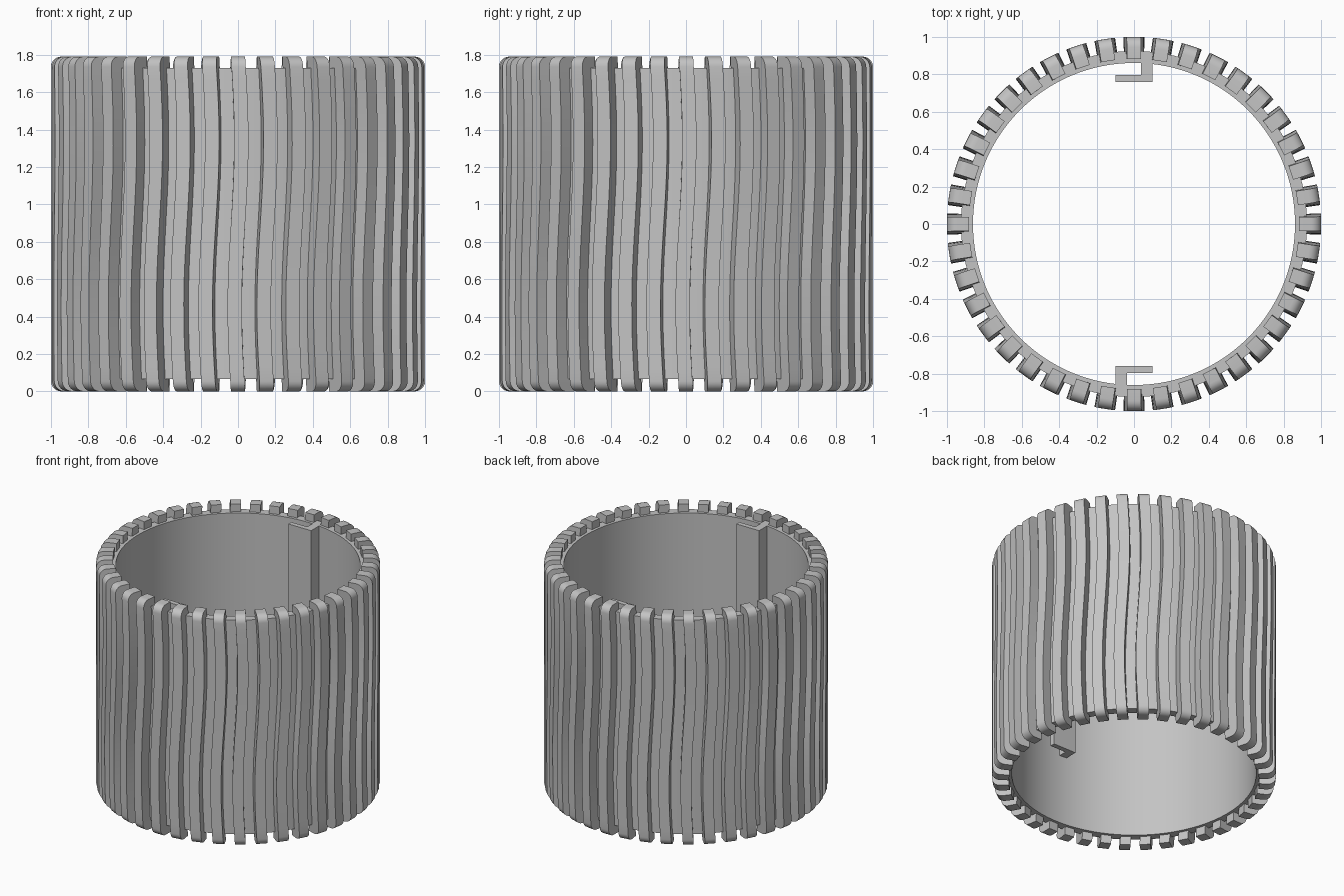
import bpy, bmesh, math
from mathutils import Matrix, Vector

if "Cube" in bpy.data.objects:
    bpy.data.objects.remove(bpy.data.objects["Cube"], do_unlink=True)

HEIGHT = 1.79                        # full rib height
WALL_LOW, WALL_HIGH = 0.065, 1.73    # sleeve ends
INNER, OUTER = 0.861, 0.925          # sleeve radii
RIBS, RIB_HALF, RIB_INNER = 40, 0.038, 0.882
ROUND, SWAY = 0.055, 0.018

gray = bpy.data.materials.new("plain gray")
gray.use_nodes = True
gray.diffuse_color = (0.55, 0.55, 0.55, 1)
gray.node_tree.nodes["Principled BSDF"].inputs["Base Color"].default_value = gray.diffuse_color


def finish(name, bm, smooth=True):
    bmesh.ops.recalc_face_normals(bm, faces=bm.faces)
    mesh = bpy.data.meshes.new(name)
    bm.to_mesh(mesh)
    bm.free()
    mesh.materials.append(gray)
    obj = bpy.data.objects.new(name, mesh)
    bpy.context.collection.objects.link(obj)
    if smooth:
        bpy.ops.object.select_all(action='DESELECT')
        obj.select_set(True)
        bpy.context.view_layer.objects.active = obj
        bpy.ops.object.shade_smooth_by_angle(angle=math.radians(30))
    return obj


def bridge(bm, a, b):
    for i in range(len(a)):
        j = (i + 1) % len(a)
        bm.faces.new((a[i], a[j], b[j], b[i]))


# Sleeve: a rectangular wall section swept around the axis
bm = bmesh.new()
section = [(INNER, WALL_LOW), (OUTER, WALL_LOW), (OUTER, WALL_HIGH), (INNER, WALL_HIGH)]
steps = 160
rings = []
for s in range(steps):
    a = math.tau * s / steps
    rings.append([bm.verts.new((r * math.cos(a), r * math.sin(a), z)) for r, z in section])
for s in range(steps):
    bridge(bm, rings[s], rings[(s + 1) % steps])
finish("sleeve_wall", bm)

# Rib stations: rounded outer corners at both ends, even steps between
corner = [(1 - ROUND * (1 - math.sin(t)), ROUND * (1 - math.cos(t)))
          for t in (math.pi / 2 * k / 6 for k in range(7))]
span = HEIGHT - 2 * ROUND
middle = [(1, ROUND + span * k / 24) for k in range(1, 24)]
stations = corner + middle + [(r, HEIGHT - z) for r, z in reversed(corner)]

# Ribs: each swings gently one way below mid height and the other above
bm = bmesh.new()
for n in range(RIBS):
    loops = []
    for r, z in stations:
        swing = -SWAY * math.sin(math.tau * z / HEIGHT)
        turn = Matrix.Rotation(math.tau * n / RIBS - math.pi / 2 + swing, 3, 'Z')
        corners = [(RIB_INNER, -RIB_HALF), (r, -RIB_HALF), (r, RIB_HALF), (RIB_INNER, RIB_HALF)]
        loops.append([bm.verts.new(turn @ Vector((x, y, z))) for x, y in corners])
    for low, high in zip(loops, loops[1:]):
        bridge(bm, low, high)
    bm.faces.new(loops[0])
    bm.faces.new(loops[-1])
finish("wavy_ribs", bm)

# Inner hooks: L-shaped profile extruded upward, repeated half a turn apart
outline = [(-0.098, -0.875), (-0.038, -0.875), (-0.038, -0.797),
           (0.098, -0.797), (0.098, -0.759), (-0.098, -0.759)]
for name, angle in (("front_hook", 0), ("back_hook", math.pi)):
    bm = bmesh.new()
    face = bm.faces.new([bm.verts.new((x, y, 0.61)) for x, y in outline])
    up = bmesh.ops.extrude_face_region(bm, geom=[face])
    verts = [v for v in up["geom"] if isinstance(v, bmesh.types.BMVert)]
    bmesh.ops.translate(bm, verts=verts, vec=(0, 0, WALL_HIGH - 0.61))
    bmesh.ops.rotate(bm, verts=bm.verts, matrix=Matrix.Rotation(angle, 3, 'Z'))
    finish(name, bm, smooth=False)
